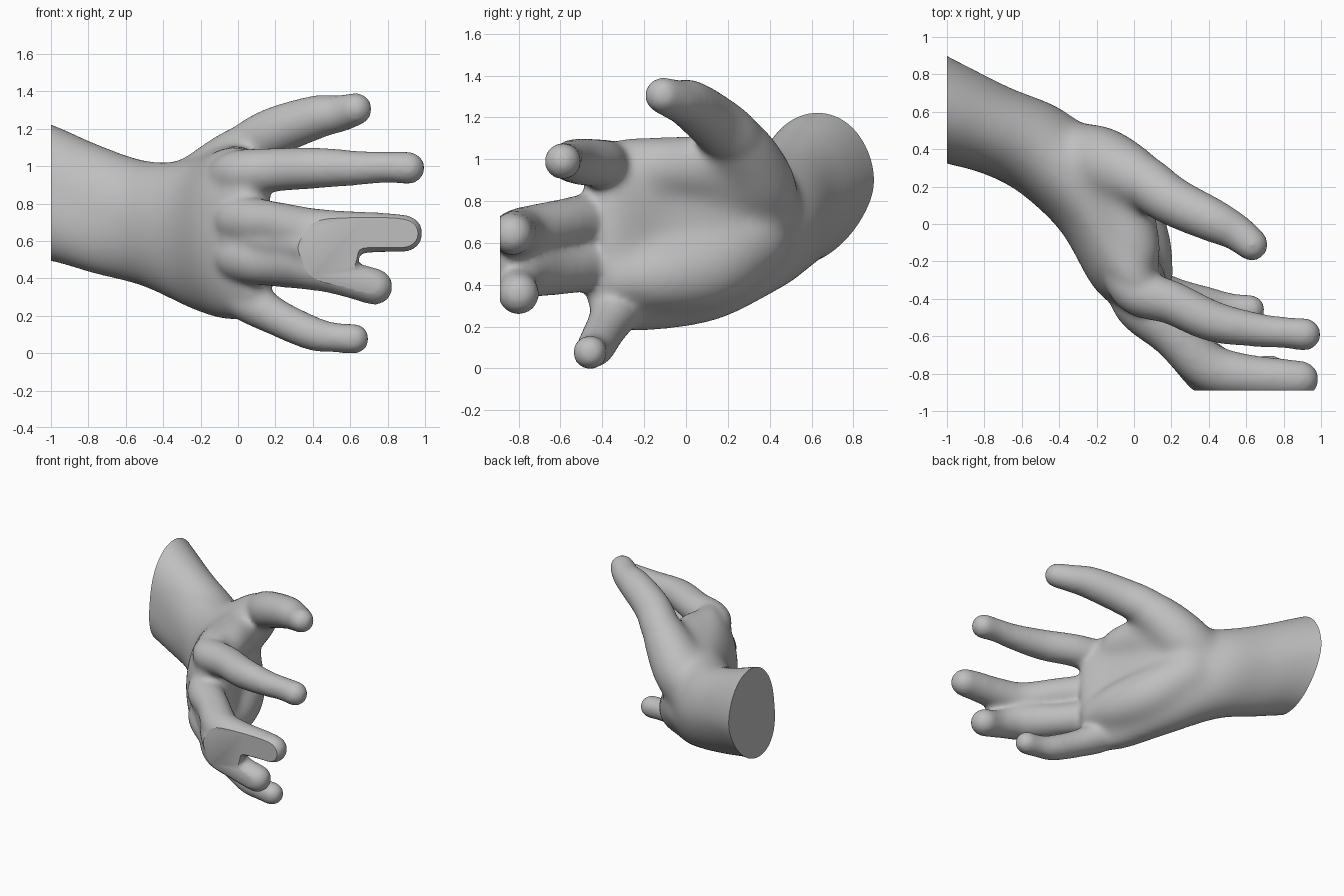
import bpy, bmesh, math
from mathutils import Vector, Matrix

cube = bpy.data.objects.get("Cube")
if cube:
    bpy.data.objects.remove(cube)

skin = bpy.data.materials.new("plain grey")
skin.use_nodes = True
GREY = (0.52, 0.52, 0.52, 1)
skin.diffuse_color = GREY
skin.node_tree.nodes["Principled BSDF"].inputs["Base Color"].default_value = GREY

SIDES = 32
bm = bmesh.new()
hand = bpy.data.objects.new("hand", bpy.data.meshes.new("hand"))
bpy.context.collection.objects.link(hand)


def spline(keys, steps=6):
    """Catmull-Rom through rows of any length."""
    pts = [keys[0]] + list(keys) + [keys[-1]]
    out = []
    for i in range(1, len(pts) - 2):
        a, b, c, d = (Vector(p) for p in pts[i - 1:i + 3])
        for k in range(steps):
            t = k / steps
            out.append(b + t * (c - a) / 2 + t * t * (a - 2.5 * b + 2 * c - d / 2)
                       + t ** 3 * (1.5 * (b - c) + (d - a) / 2))
    return out + [Vector(keys[-1])]


def loft(rings):
    """Closed skin over a list of rings."""
    loops = [[bm.verts.new(p) for p in ring] for ring in rings]
    for a, b in zip(loops, loops[1:]):
        for i in range(SIDES):
            j = (i + 1) % SIDES
            bm.faces.new((a[i], a[j], b[j], b[i]))
    bm.faces.new(loops[0][::-1])
    bm.faces.new(loops[-1])


def tube(*keys):
    """Round tube from rows of x, y, z, radius, with round ends."""
    rows = spline(keys)
    rings = []
    for i, row in enumerate(rows):
        p = Vector(row[:3])
        ahead, behind = rows[min(i + 1, len(rows) - 1)], rows[max(i - 1, 0)]
        tangent = (Vector(ahead[:3]) - Vector(behind[:3])).normalized()
        side = tangent.cross(Vector((0, 0, 1))).normalized()
        up = side.cross(tangent)
        rings.append([p + row[3] * (side * math.cos(a) + up * math.sin(a))
                      for a in (2 * math.pi * k / SIDES for k in range(SIDES))])
    loft(rings)
    for row in (rows[0], rows[-1]):
        bmesh.ops.create_icosphere(bm, subdivisions=3, radius=row[3],
                                   matrix=Matrix.Translation(row[:3]))


def fuse(softness):
    """Merge everything built so far into one soft surface."""
    bmesh.ops.recalc_face_normals(bm, faces=bm.faces)
    bm.to_mesh(hand.data)
    merge = hand.modifiers.new("merge", "REMESH")
    merge.mode = "VOXEL"
    merge.voxel_size = 0.016
    soften = hand.modifiers.new("soften", "SMOOTH")
    soften.factor = 0.5
    soften.iterations = softness
    graph = bpy.context.evaluated_depsgraph_get()
    result = bpy.data.meshes.new_from_object(hand.evaluated_get(graph))
    hand.modifiers.clear()
    hand.data = result
    bm.clear()
    bm.from_mesh(result)


# Forearm and palm: x, y, z, half thickness, half height, turn, palm hollow, lean
arm = [
    (-1.25, 0.74, 0.91, 0.29, 0.40, 85, 0, 0.09),
    (-1.0, 0.615, 0.86, 0.273, 0.37, 82, 0, 0.09),
    (-0.75, 0.51, 0.77, 0.24, 0.35, 70, 0, 0.06),
    (-0.48, 0.38, 0.69, 0.25, 0.34, 58, 0, 0.02),
    (-0.2, 0.12, 0.63, 0.25, 0.41, 38, 0.03, 0),
    (-0.04, -0.21, 0.64, 0.22, 0.47, 36, 0.05, 0),
    (0.06, -0.37, 0.64, 0.155, 0.45, 40, 0.01, 0),
    (0.12, -0.45, 0.64, 0.1, 0.40, 42, 0, 0),
]
rings = []
for x, y, z, thick, tall, turn, hollow, lean in spline(arm):
    turn = math.radians(turn)
    out = Vector((math.cos(turn), math.sin(turn), 0))
    ring = []
    for k in range(SIDES):
        a = 2 * math.pi * k / SIDES
        c, s = math.cos(a), math.sin(a)
        depth = thick * c - hollow * max(c, 0) ** 3 + lean * min(s, 0)
        ring.append(Vector((x, y, z + tall * s)) + out * depth)
    rings.append(ring)
loft(rings)

# Heel of the hand, running along the little finger side
tube((-0.25, 0.32, 0.62, 0.19), (-0.08, 0.11, 0.48, 0.2), (0.03, -0.13, 0.44, 0.18),
     (0.09, -0.3, 0.43, 0.13))
# Mound of the thumb
tube((-0.34, 0.38, 0.75, 0.17), (-0.19, 0.33, 0.87, 0.2), (-0.02, 0.26, 1.03, 0.17),
     (0.12, 0.18, 1.14, 0.13))
# Web between thumb and palm
tube((-0.18, 0.22, 0.85, 0.19), (-0.05, 0.06, 0.95, 0.16), (0.0, -0.14, 0.96, 0.15))
fuse(75)

# Thumb
tube((-0.1, 0.31, 0.97, 0.13), (0.05, 0.23, 1.09, 0.14), (0.2, 0.125, 1.185, 0.132),
     (0.42, 0.02, 1.262, 0.117), (0.54, -0.04, 1.28, 0.1), (0.63, -0.11, 1.305, 0.089))
# Index finger
tube((-0.1, -0.15, 0.93, 0.1), (0.0, -0.35, 0.96, 0.125), (0.2, -0.42, 0.98, 0.117),
     (0.42, -0.52, 0.99, 0.11), (0.65, -0.565, 0.99, 0.092), (0.8, -0.58, 0.995, 0.084),
     (0.912, -0.59, 0.99, 0.089))
# Middle finger
tube((-0.08, -0.2, 0.72, 0.09), (0.01, -0.42, 0.71, 0.13), (0.2, -0.59, 0.69, 0.12),
     (0.4, -0.765, 0.645, 0.13), (0.6, -0.81, 0.645, 0.115), (0.8, -0.825, 0.645, 0.105),
     (0.89, -0.83, 0.64, 0.1))
# Ring finger
tube((-0.08, -0.2, 0.54, 0.09), (0.01, -0.41, 0.51, 0.13), (0.2, -0.58, 0.475, 0.12),
     (0.4, -0.765, 0.47, 0.135), (0.58, -0.805, 0.4, 0.1), (0.73, -0.8, 0.355, 0.1))
# Web joining the backs of the middle and ring fingers
tube((0.0, -0.42, 0.61, 0.1), (0.2, -0.62, 0.585, 0.09), (0.4, -0.83, 0.56, 0.1),
     (0.57, -0.86, 0.52, 0.08))
# Little finger
tube((-0.08, -0.15, 0.4, 0.09), (0.03, -0.31, 0.3, 0.12), (0.2, -0.38, 0.195, 0.1),
     (0.4, -0.43, 0.105, 0.092), (0.52, -0.45, 0.083, 0.08), (0.62, -0.46, 0.077, 0.083))
fuse(20)

# Flat cuts at the forearm and across the front fingers
for point, normal in (((-1, 0, 0), (-1, 0, 0)), ((0, -0.89, 0), (0, -1, 0))):
    bmesh.ops.bisect_plane(bm, geom=bm.verts[:] + bm.edges[:] + bm.faces[:],
                           plane_co=point, plane_no=normal, clear_outer=True)
    bmesh.ops.holes_fill(bm, edges=[e for e in bm.edges if e.is_boundary], sides=0)
bmesh.ops.recalc_face_normals(bm, faces=bm.faces)
bm.to_mesh(hand.data)
bm.free()

hand.data.materials.clear()
hand.data.materials.append(skin)
bpy.ops.object.select_all(action="DESELECT")
hand.select_set(True)
bpy.context.view_layer.objects.active = hand
bpy.ops.object.shade_smooth_by_angle(angle=math.radians(30))
